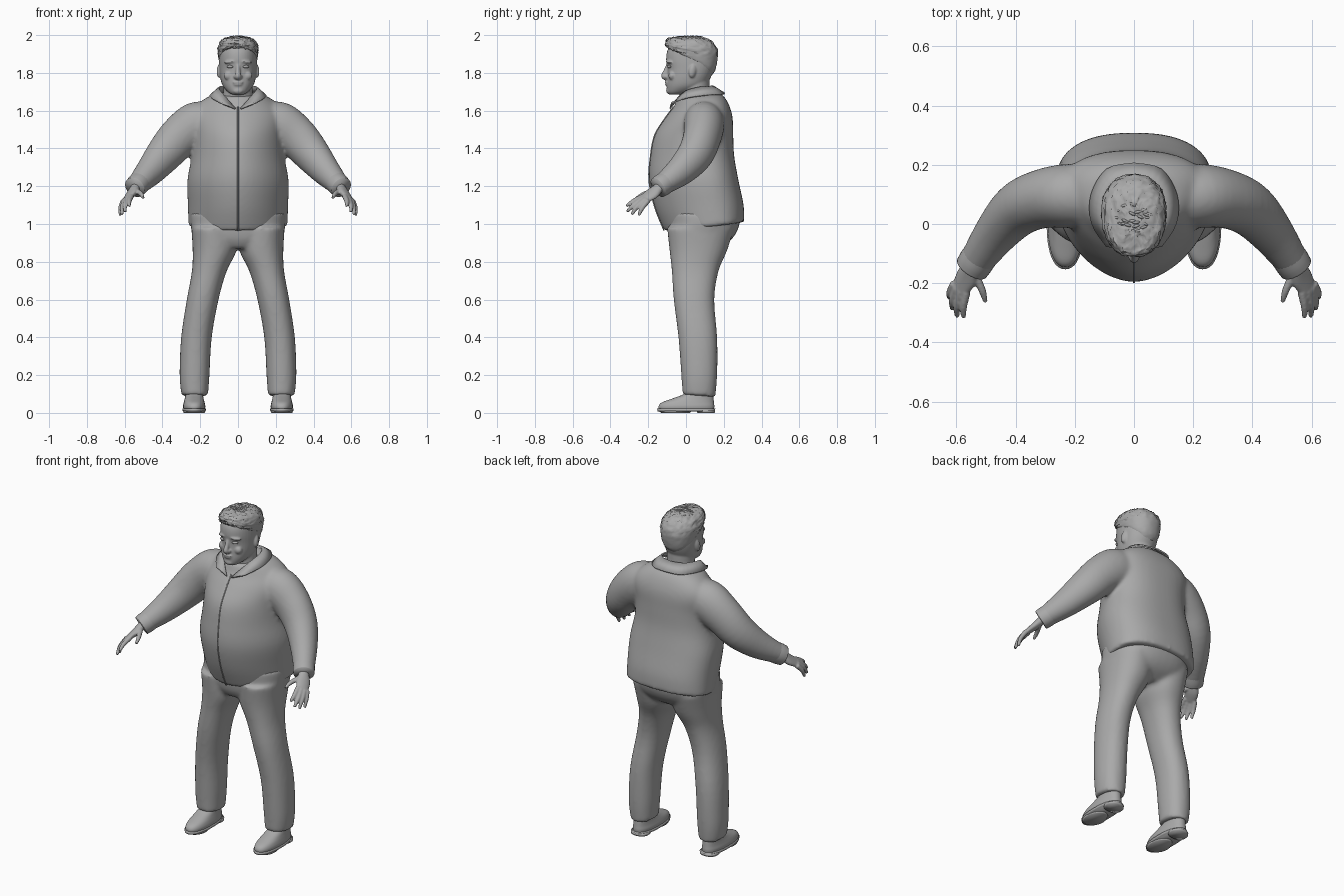
import bpy, bmesh, math, random
from mathutils import Vector, Matrix, Euler

random.seed(4)
cube = bpy.data.objects.get("Cube")
if cube:
    bpy.data.objects.remove(cube)

grey = bpy.data.materials.new("plain_grey")
grey.use_nodes = True
grey.diffuse_color = (0.4, 0.4, 0.4, 1)
grey.node_tree.nodes["Principled BSDF"].inputs["Base Color"].default_value = (0.4, 0.4, 0.4, 1)


def spline(rows, steps=4):
    """Catmull-Rom interpolation of number rows."""
    out = []
    for i in range(len(rows) - 1):
        a, b, c, d = (rows[max(0, min(len(rows) - 1, i + k))] for k in (-1, 0, 1, 2))
        for s in range(steps):
            t = s / steps
            out.append([0.5 * (2 * q + (r - p) * t + (2 * p - 5 * q + 4 * r - e) * t * t
                               + (3 * q - p - 3 * r + e) * t ** 3)
                        for p, q, r, e in zip(a, b, c, d)])
    return out + [list(rows[-1])]


def skin(bm, rings):
    """Closed surface through equal rings of points."""
    loops = [[bm.verts.new(p) for p in ring] for ring in rings]
    n = len(loops[0])
    for low, high in zip(loops, loops[1:]):
        for i in range(n):
            bm.faces.new((low[i], low[(i + 1) % n], high[(i + 1) % n], high[i]))
    bm.faces.new(loops[0][::-1])
    bm.faces.new(loops[-1])


def loft(bm, rows, mid=0.5, pf=2.0, pb=2.0, n=40, side=1, steps=4):
    """Rows: height, centre x, half width, front y, back y, front lift."""
    rings = []
    for z, cx, rx, yf, yb, lift in spline(rows, steps):
        yc, ring = yf + (yb - yf) * mid, []
        for i in range(n):
            c, s = math.cos(math.tau * i / n), math.sin(math.tau * i / n)
            p = pb if s > 0 else pf
            depth = yb - yc if s > 0 else yc - yf
            x = rx * math.copysign(abs(c) ** (2 / p), c)
            y = yc + depth * math.copysign(abs(s) ** (2 / p), s)
            ring.append((side * (cx + x), y, z + lift * (1 - s) / 2))
        rings.append(ring)
    skin(bm, rings)


def tube(bm, rows, ref=(0, 0, 1), n=20, side=1, steps=4):
    """Rows: x, y, z, radius along ref, radius across it."""
    pts = spline(rows, steps)
    rings = []
    for i, (x, y, z, ra, rb) in enumerate(pts):
        t = (Vector(pts[min(i + 1, len(pts) - 1)][:3]) - Vector(pts[max(i - 1, 0)][:3])).normalized()
        u = Vector(ref) - t * t.dot(Vector(ref))
        u.normalize()
        v = t.cross(u)
        ring = []
        for k in range(n):
            a = math.tau * k / n
            p = Vector((x, y, z)) + u * ra * math.cos(a) + v * rb * math.sin(a)
            ring.append((side * p.x, p.y, p.z))
        rings.append(ring)
    skin(bm, rings)


def ball(bm, loc, size, rot=(0, 0, 0), both=False):
    for side in (1, -1) if both else (1,):
        m = (Matrix.Translation((side * loc[0], loc[1], loc[2]))
             @ Euler((rot[0], side * rot[1], side * rot[2])).to_matrix().to_4x4()
             @ Matrix.Diagonal((*size, 1)))
        bmesh.ops.create_uvsphere(bm, u_segments=20, v_segments=12, radius=1, matrix=m)


def finish(name, bm, voxel=0, relax=0):
    bmesh.ops.recalc_face_normals(bm, faces=bm.faces)
    me = bpy.data.meshes.new(name)
    bm.to_mesh(me)
    bm.free()
    me.materials.append(grey)
    me.polygons.foreach_set("use_smooth", [True] * len(me.polygons))
    ob = bpy.data.objects.new(name, me)
    bpy.context.collection.objects.link(ob)
    if voxel:
        mod = ob.modifiers.new("blend", 'REMESH')
        mod.mode, mod.voxel_size, mod.use_smooth_shade = 'VOXEL', voxel, True
    if relax:
        mod = ob.modifiers.new("relax", 'SMOOTH')
        mod.factor, mod.iterations = 0.5, relax
    return ob


# Jacket: body and sleeves blended together
body = [(1.01, 0, .262, -.115, .308, -.045), (1.1, 0, .265, -.165, .305, -.01),
        (1.23, 0, .268, -.195, .278, 0), (1.36, 0, .245, -.187, .255, 0),
        (1.47, 0, .24, -.165, .25, 0), (1.56, 0, .25, -.11, .247, 0),
        (1.62, 0, .225, -.065, .232, 0), (1.67, 0, .165, -.045, .205, 0),
        (1.705, 0, .1, -.03, .165, -.03)]
sleeve = [(.14, .09, 1.55, .1, .1), (.22, .095, 1.525, .122, .108), (.31, .085, 1.46, .112, .1),
          (.39, .05, 1.37, .1, .092), (.465, -.03, 1.28, .08, .075), (.54, -.137, 1.2, .054, .056)]
bm = bmesh.new()
loft(bm, body, mid=0.62, pf=1.8, pb=2.4, n=56)
for s in (1, -1):
    tube(bm, sleeve, side=s, n=32)
finish("jacket", bm, 0.011, 8)

# Front opening seam following the belly line
bm = bmesh.new()
tube(bm, [(0, r[3] - .001, r[0] + r[5], .003, .004) for r in body[:7]], ref=(0, -1, 0), n=8)
finish("jacket_seam", bm)

# Cuffs
bm = bmesh.new()
for s in (1, -1):
    tube(bm, [(.513, -.098, 1.227, .059, .059), (.533, -.127, 1.207, .06, .06),
              (.547, -.148, 1.193, .057, .058)], side=s, n=28)
finish("cuffs", bm)

# Folded collar with pointed front flaps
inner = [(0, .145, 1.728), (.07, .125, 1.728), (.1, .065, 1.722), (.085, -.015, 1.695), (.014, -.085, 1.61)]
outer = [(0, .205, 1.69), (.09, .185, 1.687), (.143, .1, 1.682), (.142, .005, 1.668), (.095, -.075, 1.642)]
bm = bmesh.new()
for s in (1, -1):
    rows = [[bm.verts.new((s * p[0], p[1], p[2])) for p in spline(edge)] for edge in (inner, outer)]
    for i in range(len(rows[0]) - 1):
        bm.faces.new((rows[0][i], rows[0][i + 1], rows[1][i + 1], rows[1][i]))
bmesh.ops.remove_doubles(bm, verts=bm.verts, dist=0.0005)
mod = finish("collar", bm).modifiers.new("cloth", 'SOLIDIFY')
mod.thickness, mod.offset = 0.009, 0

# Trousers: hips and both legs blended together
bm = bmesh.new()
loft(bm, [(.87, 0, .13, -.06, .17, 0), (.91, 0, .215, -.085, .232, 0), (.96, 0, .245, -.097, .27, 0),
          (1.02, 0, .252, -.1, .287, 0), (1.06, 0, .25, -.1, .285, 0)], pf=2.3, pb=2.3)
for s in (1, -1):
    loft(bm, [(.085, .229, .07, -.018, .155, .012), (.2, .23, .079, -.025, .165, 0),
              (.4, .22, .081, -.04, .165, 0), (.6, .187, .084, -.065, .15, 0),
              (.75, .152, .092, -.075, .172, 0), (.86, .124, .116, -.087, .218, 0),
              (.98, .125, .122, -.1, .255, 0)], pf=2.2, pb=2.2, side=s)
finish("trousers", bm, 0.011, 7)

# Shoes with soles and heels
for s, tag in ((1, "left"), (-1, "right")):
    bm = bmesh.new()
    loft(bm, [(.016, .232, .056, -.143, .148, 0), (.035, .232, .059, -.145, .15, 0),
              (.055, .232, .055, -.128, .148, 0), (.075, .232, .05, -.075, .146, 0),
              (.1, .232, .046, -.01, .143, 0), (.13, .232, .044, .015, .14, 0)],
         pf=2.3, pb=2.3, side=s)
    finish(tag + "_shoe", bm)
    bm = bmesh.new()
    loft(bm, [(.008, .232, .06, -.15, .153, 0), (.022, .232, .063, -.153, .155, 0)], pf=2.3, pb=2.3, side=s, steps=1)
    loft(bm, [(0, .232, .052, .06, .152, 0), (.015, .232, .054, .055, .154, 0)], pf=3, pb=2.3, side=s, steps=1)
    loft(bm, [(0, .232, .055, -.13, .02, 0), (.01, .232, .058, -.145, .03, 0)], side=s, steps=1)
    finish(tag + "_sole", bm)

# Hands: palm, four fingers and a thumb
fingers = [((.606, -.2, 1.125), (.622, -.232, 1.085), (.623, -.25, 1.045)),
           ((.597, -.215, 1.13), (.613, -.26, 1.09), (.613, -.287, 1.05)),
           ((.583, -.226, 1.137), (.598, -.278, 1.1), (.597, -.312, 1.065)),
           ((.566, -.23, 1.145), (.576, -.28, 1.12), (.575, -.316, 1.095)),
           ((.535, -.175, 1.175), (.512, -.225, 1.158), (.502, -.262, 1.138))]
for s, tag in ((1, "left"), (-1, "right")):
    bm = bmesh.new()
    tube(bm, [(.525, -.11, 1.215, .03, .028), (.545, -.145, 1.19, .03, .024),
              (.565, -.18, 1.16, .041, .021), (.588, -.222, 1.132, .034, .014)],
         ref=(.04, .035, -.025), side=s)
    for base, joint, tip in fingers:
        tube(bm, [(*base, .0145, .0145), (*joint, .0125, .0125), (*tip, .008, .008)], side=s, n=12)
    finish(tag + "_hand", bm, 0.005, 3)

# Head: skull, neck, ears, nose, brow and lips blended together
bm = bmesh.new()
loft(bm, [(1.685, 0, .03, -.088, -.03, 0), (1.698, 0, .052, -.099, .02, 0), (1.73, 0, .08, -.102, .1, 0),
          (1.77, 0, .093, -.1, .128, 0), (1.82, 0, .099, -.098, .148, 0), (1.87, 0, .1, -.105, .157, 0),
          (1.92, 0, .097, -.098, .155, 0), (1.96, 0, .08, -.07, .125, 0), (1.982, 0, .04, -.02, .08, 0)],
     mid=0.55, pf=2.2, pb=2.1)
loft(bm, [(1.62, 0, .085, -.03, .14, 0), (1.7, 0, .078, -.025, .125, 0), (1.8, 0, .08, -.02, .125, 0)])
tube(bm, [(0, -.094, 1.845, .01, .01), (0, -.107, 1.81, .012, .012), (0, -.118, 1.782, .014, .016),
          (0, -.102, 1.77, .01, .016)], ref=(0, 1, 0), n=14)
ball(bm, (.014, -.104, 1.78), (.011, .012, .009), both=True)
ball(bm, (.043, -.088, 1.858), (.033, .015, .008), (0, .12, .35), both=True)
ball(bm, (0, -.1, 1.75), (.028, .012, .006))
ball(bm, (0, -.099, 1.738), (.024, .012, .007))
ball(bm, (0, -.09, 1.705), (.028, .015, .017))
ball(bm, (.05, -.073, 1.785), (.026, .02, .024), both=True)
ball(bm, (.1, .035, 1.81), (.012, .02, .036), (-.2, 0, .3), both=True)
finish("head", bm, 0.005, 4)

# Eyes
bm = bmesh.new()
ball(bm, (.042, -.088, 1.833), (.018, .011, .008), (0, 0, .3), both=True)
finish("eyes", bm)

# Short tousled hair, lower at the nape than at the brow
bm = bmesh.new()
loft(bm, [(1.785, 0, .082, -.02, .134, .13), (1.81, 0, .1, -.088, .153, .12),
          (1.86, 0, .106, -.106, .165, .08), (1.91, 0, .107, -.11, .168, .045),
          (1.955, 0, .094, -.104, .148, .02), (1.982, 0, .068, -.085, .11, .003),
          (1.993, 0, .025, -.04, .06, 0)], mid=0.55, pf=2.3, pb=2.2, n=56, steps=5)
for v in bm.verts:
    amount = 0.0045 if v.co.z > 1.9 else 0.0012
    v.co += Vector([random.uniform(-amount, amount) for _ in range(3)])
for i in range(70):
    a, r = random.uniform(0, math.tau), math.sqrt(random.random())
    x, y = .075 * r * math.cos(a), .02 + .095 * r * math.sin(a)
    ball(bm, (x, y, 1.992 - .03 * r ** 3), (.013, .005, .006), (0, .2, random.uniform(-.6, .6)))
finish("hair", bm)
